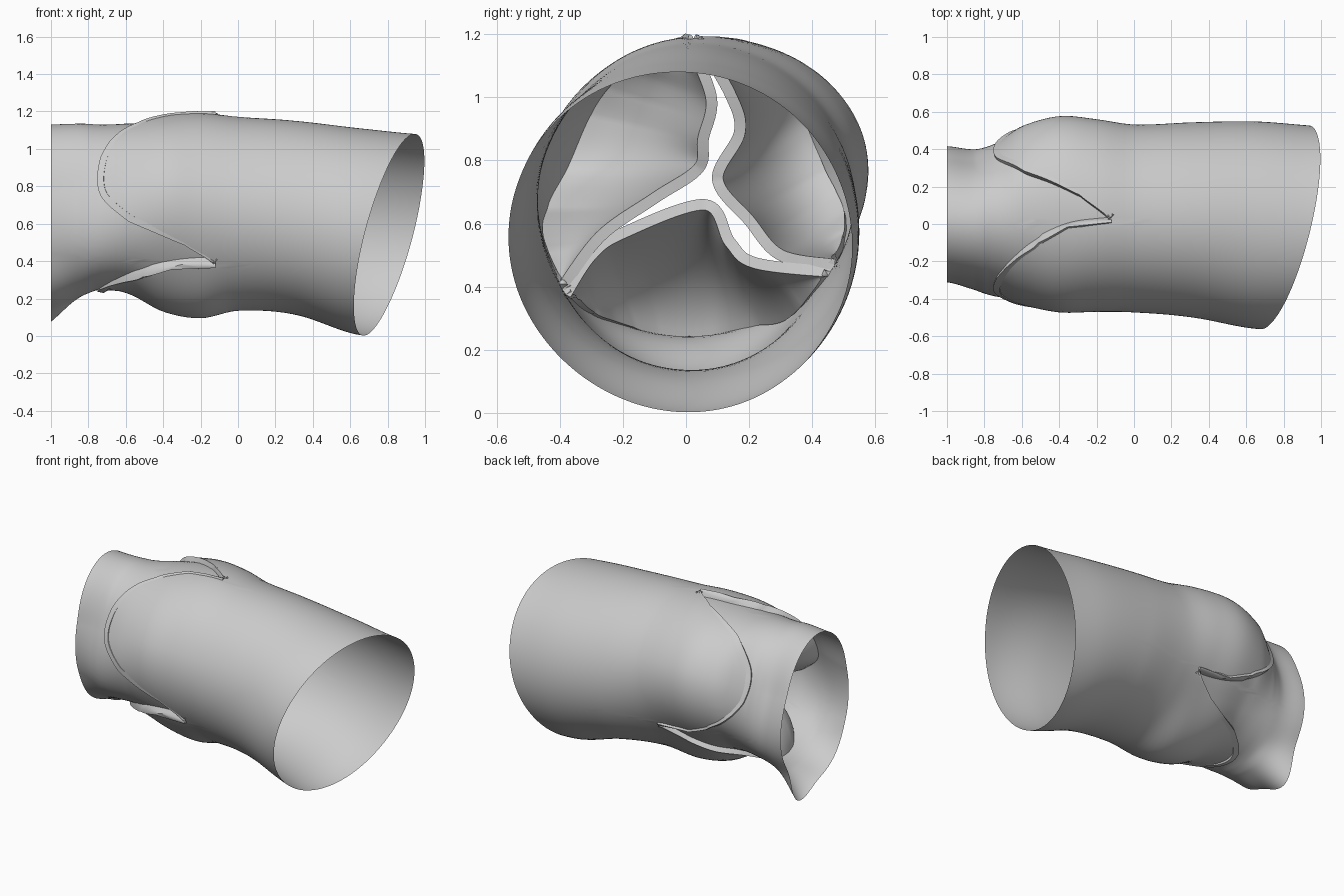
import bpy, math
from mathutils import Vector

if "Cube" in bpy.data.objects:
    bpy.data.objects.remove(bpy.data.objects["Cube"])

CZ = 0.6  # height of the tube axis

tissue = bpy.data.materials.new("pale_grey")
tissue.diffuse_color = (0.6, 0.6, 0.6, 1)
tissue.use_nodes = True
tissue.node_tree.nodes["Principled BSDF"].inputs["Base Color"].default_value = tissue.diffuse_color

# wall radius at 30, 90, 150, 210, 270, 330 degrees for stations along x
STATIONS = [
    (-1.00, (.415, .53, .34, .32, .44, .43)),
    (-0.85, (.40, .535, .37, .36, .39, .41)),
    (-0.75, (.455, .535, .405, .39, .36, .41)),
    (-0.60, (.57, .555, .46, .41, .37, .42)),
    (-0.40, (.63, .58, .51, .43, .47, .45)),
    (-0.20, (.61, .59, .505, .44, .505, .46)),
    (0.00, (.565, .57, .50, .45, .465, .48)),
    (0.30, (.55, .55, .51, .49, .485, .53)),
    (0.65, (.53, .51, .535, .58, .595, .565)),
    (1.02, (.49, .475, .52, .59, .60, .55)),
]
# scalloped line where each leaflet joins the wall: x across the leaflet,
# steep at its first end and gentle at its second
SCALLOP = [(-1, -.12), (-.95, -.35), (-.8, -.5), (-.65, -.6), (-.5, -.67), (-.3, -.72),
           (0, -.735), (.22, -.70), (.47, -.58), (.62, -.42), (.75, -.28), (1, -.12)]
SECTORS = [(88, 209), (209, 343), (-17, 88)]


def cubic(a, b, c, d, t):
    return b + 0.5 * t * (c - a + t * (2 * a - 5 * b + 4 * c - d + t * (3 * (b - c) + d - a)))


def interp(points, x):
    """Smooth curve through (x, value) points."""
    n = len(points)
    x = min(max(x, points[0][0]), points[-1][0])
    i = max(k for k in range(n - 1) if points[k][0] <= x)
    t = (x - points[i][0]) / (points[i + 1][0] - points[i][0])
    v = [points[min(max(i + k, 0), n - 1)][1] for k in (-1, 0, 1, 2)]
    return cubic(*v, t)


def scallop(t):
    """Straight runs near the steep end, smooth elsewhere."""
    if t < -.8:
        (x0, y0), (x1, y1) = (SCALLOP[0:2] if t < -.95 else SCALLOP[1:3])
        return y0 + (y1 - y0) * (t - x0) / (x1 - x0)
    return interp(SCALLOP[2:], t)


def radius(x, deg):
    q = ((deg - 30) / 60) % 6
    i = int(q)
    ring = [interp([(s, r[(i + k) % 6]) for s, r in STATIONS], x) for k in (-1, 0, 1, 2)]
    r = cubic(*ring, q - i)
    # pointed flare under the inflow end
    flare = min(max((-0.8 - x) / 0.2, 0), 1) ** 1.3
    d = (deg - 294 + 180) % 360 - 180
    return r + 0.12 * flare * math.exp(-(d / 15) ** 2)


def wall_point(x, deg, extra=0.0):
    r = radius(x, deg) + extra
    a = math.radians(deg)
    return Vector((x, r * math.cos(a), CZ + r * math.sin(a)))


def grid_object(name, rows, closed=False, thickness=0):
    """Skin a grid of points with quads, optionally thickened."""
    n = len(rows[0])
    faces = []
    for i in range(len(rows) - 1):
        for j in range(n if closed else n - 1):
            k = (j + 1) % n
            faces.append((i * n + j, i * n + k, (i + 1) * n + k, (i + 1) * n + j))
    mesh = bpy.data.meshes.new(name)
    mesh.from_pydata([p for row in rows for p in row], [], faces)
    mesh.materials.append(tissue)
    obj = bpy.data.objects.new(name, mesh)
    bpy.context.collection.objects.link(obj)
    bpy.context.view_layer.objects.active = obj
    obj.select_set(True)
    if thickness:
        mod = obj.modifiers.new("thickness", 'SOLIDIFY')
        mod.thickness = thickness
        mod.offset = 0
        bpy.ops.object.modifier_apply(modifier=mod.name)
    bpy.ops.object.shade_smooth_by_angle(angle=math.radians(35))
    obj.select_set(False)
    return obj


def scallop_x(deg):
    for start, end in SECTORS:
        d = (deg - start) % 360
        if d <= end - start:
            return scallop(2 * d / (end - start) - 1)


def rim_x(deg):
    """Slanted outflow rim."""
    x = 0.8
    for _ in range(4):
        p = wall_point(x, deg)
        x = 0.81 + 0.26 * (p.z - 0.54) + 0.24 * p.y
    return x


# vessel wall: slightly recessed before the scalloped line, full width after it
SEG, INFLOW, OUTFLOW = 216, 28, 40
degs = [360 * j / SEG for j in range(SEG)]
joins = [scallop_x(d) for d in degs]
ends = [rim_x(d) for d in degs]
wall = []
for i in range(INFLOW + 1):
    row = []
    for d, s in zip(degs, joins):
        x = -1 + (s + 1) * i / INFLOW
        row.append(wall_point(x, d, -0.028 * min(max((x + 0.8) / 0.25, 0), 1)))
    wall.append(row)
for i in range(OUTFLOW + 1):
    wall.append([wall_point(s + (e - s) * i / OUTFLOW, d) for d, s, e in zip(degs, joins, ends)])
grid_object("vessel_wall", wall, closed=True)


def leaflet(name, sector, edge):
    """Cusp from the scalloped wall line to a free edge given by inner (y, z) points."""
    start, end = sector
    n, m = 80, 16
    side_a, side_b = wall_point(-.12, start + 1.5), wall_point(-.12, end - 1.5)
    path = [(side_a.y, side_a.z)] + edge + [(side_b.y, side_b.z)]
    ts = [-1 + 2 * i / (len(path) - 1) for i in range(len(path))]
    curves = [[(t, p[c]) for t, p in zip(ts, path)] for c in (0, 1)]

    def edge_point(t):
        y, z = (interp(c, t) for c in curves)
        return Vector((-.12 - .07 * (1 - abs(t)), y, z))

    columns = []
    for j in range(n + 1):
        t = -1 + 2 * j / n
        deg = (start + end) / 2 + t * ((end - start) / 2 - 1.5)
        a = wall_point(scallop(t), deg, 0.012 * (1 - abs(t)) - 0.004)
        b = edge_point(t)
        # rounded belly: control point from a softened copy of the free edge
        w = 0.4 * (1 - abs(t))
        soft = sum((edge_point(t + w * k / 3) for k in range(-3, 4)), Vector()) / 7
        c = a.lerp(soft, 0.78)
        c.x = a.x + 0.08 * (b.x - a.x)
        columns.append([a * (1 - s) ** 2 + c * 2 * s * (1 - s) + b * s * s
                        for s in (i / m for i in range(m + 1))])
    return grid_object(name, columns, thickness=0.036)


leaflet("front_leaflet", SECTORS[0],
        [(.08, 1.0), (.055, .87), (.04, .775), (-.1, .68), (-.27, .56)])
leaflet("lower_leaflet", SECTORS[1],
        [(-.3, .5), (-.2, .57), (.06, .66), (.14, .54), (.22, .475)])
leaflet("back_leaflet", SECTORS[2],
        [(.30, .50), (.2, .61), (.1, .74), (.17, .89), (.14, 1.01)])
